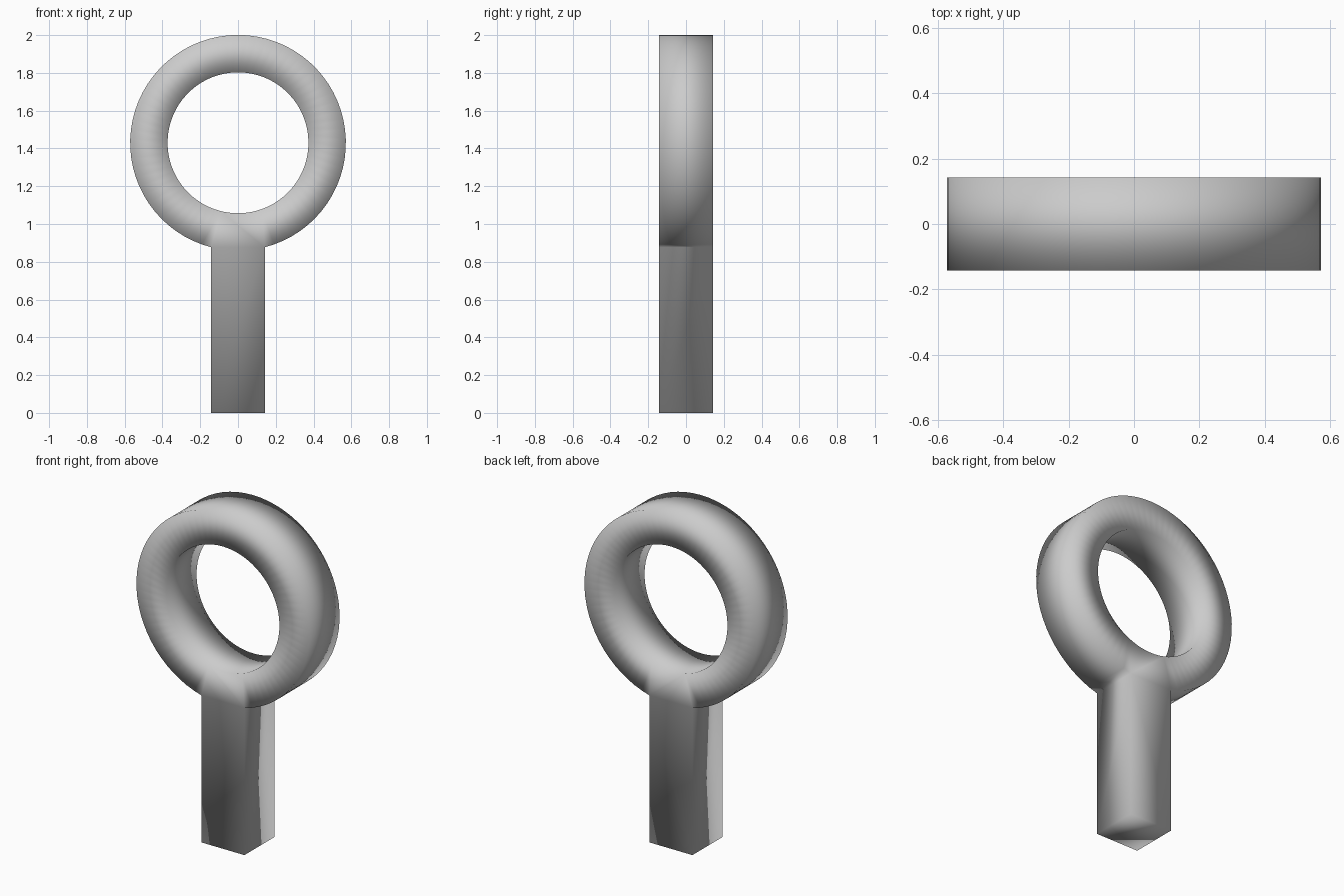
import bpy, bmesh
from math import sin, cos, asin, pi

if "Cube" in bpy.data.objects:
    bpy.data.objects.remove(bpy.data.objects["Cube"])

R_OUT, R_IN, CZ = 0.571, 0.373, 1.43
HALF = 0.142          # half width of the stem and half depth of everything
SEG, GAP_SEG = 64, 8

bm = bmesh.new()


def pt(r, a):
    # angle measured from straight down
    return bm.verts.new((r * sin(a), -HALF, CZ - r * cos(a)))


# Ring front face: strip of quads, open where the stem joins
gap = asin(HALF / R_OUT)
angles = [gap + (2 * pi - 2 * gap) * i / SEG for i in range(SEG + 1)]
outer = [pt(R_OUT, a) for a in angles]
inner = [pt(R_IN, a) for a in angles]
for i in range(SEG):
    bm.faces.new((outer[i], outer[i + 1], inner[i + 1], inner[i]))

# Joint between ring and stem
arc = [pt(R_IN, -gap + 2 * gap * i / GAP_SEG) for i in range(1, GAP_SEG)]
bm.faces.new([outer[-1], outer[0], inner[0]] + arc[::-1] + [inner[-1]])

# Stem front face
b0 = bm.verts.new((-HALF, -HALF, 0))
b1 = bm.verts.new((HALF, -HALF, 0))
bm.faces.new((b0, b1, outer[0], outer[-1]))

# Extrude the whole outline to full depth, keeping the front faces
front = bm.faces[:]
ext = bmesh.ops.extrude_face_region(bm, geom=front, use_keep_orig=True)
bmesh.ops.translate(bm, vec=(0, 2 * HALF, 0),
                    verts=[g for g in ext["geom"] if isinstance(g, bmesh.types.BMVert)])
bmesh.ops.recalc_face_normals(bm, faces=bm.faces[:])

# Original is smooth shaded across all edges
for f in bm.faces:
    f.smooth = True

mesh = bpy.data.meshes.new("ring_on_stem")
bm.to_mesh(mesh)
bm.free()
obj = bpy.data.objects.new("ring_on_stem", mesh)
bpy.context.collection.objects.link(obj)
